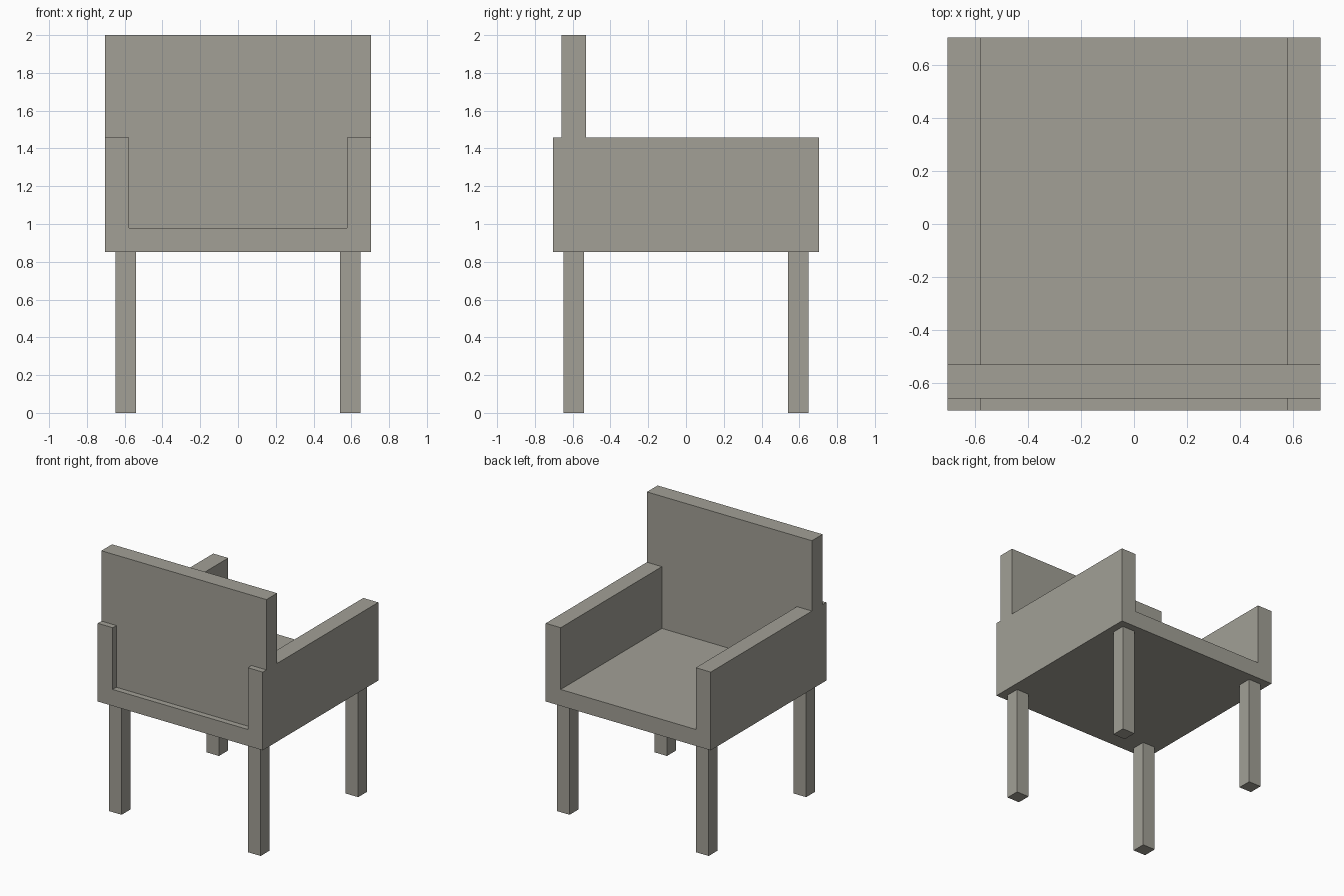
import bpy, bmesh

if "Cube" in bpy.data.objects:
    bpy.data.objects.remove(bpy.data.objects["Cube"])

mat = bpy.data.materials.new("warm grey")
mat.diffuse_color = (0.36, 0.35, 0.305, 1)
mat.use_nodes = True
mat.node_tree.nodes["Principled BSDF"].inputs["Base Color"].default_value = mat.diffuse_color


def finish(name, bm):
    bmesh.ops.recalc_face_normals(bm, faces=bm.faces)
    mesh = bpy.data.meshes.new(name)
    bm.to_mesh(mesh)
    bm.free()
    mesh.materials.append(mat)
    obj = bpy.data.objects.new(name, mesh)
    bpy.context.collection.objects.link(obj)
    return obj


def box(name, x, y, z):
    """Box from (min, max) ranges on each axis."""
    bm = bmesh.new()
    bmesh.ops.create_cube(bm, size=1)
    for v in bm.verts:
        v.co = [lo + (c + 0.5) * (hi - lo) for c, (lo, hi) in zip(v.co, (x, y, z))]
    return finish(name, bm)


H = 0.705             # half width and depth
INNER = 0.577         # inner side of the arms
SEAT_LOW, SEAT_TOP, ARM_TOP, TOP = 0.853, 0.98, 1.457, 2.0

# Seat slab
box("seat", (-H, H), (-H, H), (SEAT_LOW, SEAT_TOP))

# Arms and legs, one set per side
for side, s in (("left", -1), ("right", 1)):
    box(side + "_arm", sorted((s * INNER, s * H)), (-H, H), (SEAT_TOP, ARM_TOP))
    for end, e in (("front", -1), ("back", 1)):
        box(f"{end}_{side}_leg", sorted((s * 0.541, s * 0.648)),
            sorted((e * 0.541, e * 0.648)), (0, SEAT_LOW))

# Backrest: fits between the arms, then widens to rest on top of them
half = [(INNER, SEAT_TOP), (INNER, ARM_TOP), (H, ARM_TOP), (H, TOP)]
outline = half + [(-x, z) for x, z in reversed(half)]
bm = bmesh.new()
face = bm.faces.new([bm.verts.new((x, -0.66, z)) for x, z in outline])
ext = bmesh.ops.extrude_face_region(bm, geom=[face], use_keep_orig=True)
bmesh.ops.translate(bm, vec=(0, 0.13, 0),
                    verts=[g for g in ext["geom"] if isinstance(g, bmesh.types.BMVert)])
finish("backrest", bm)
